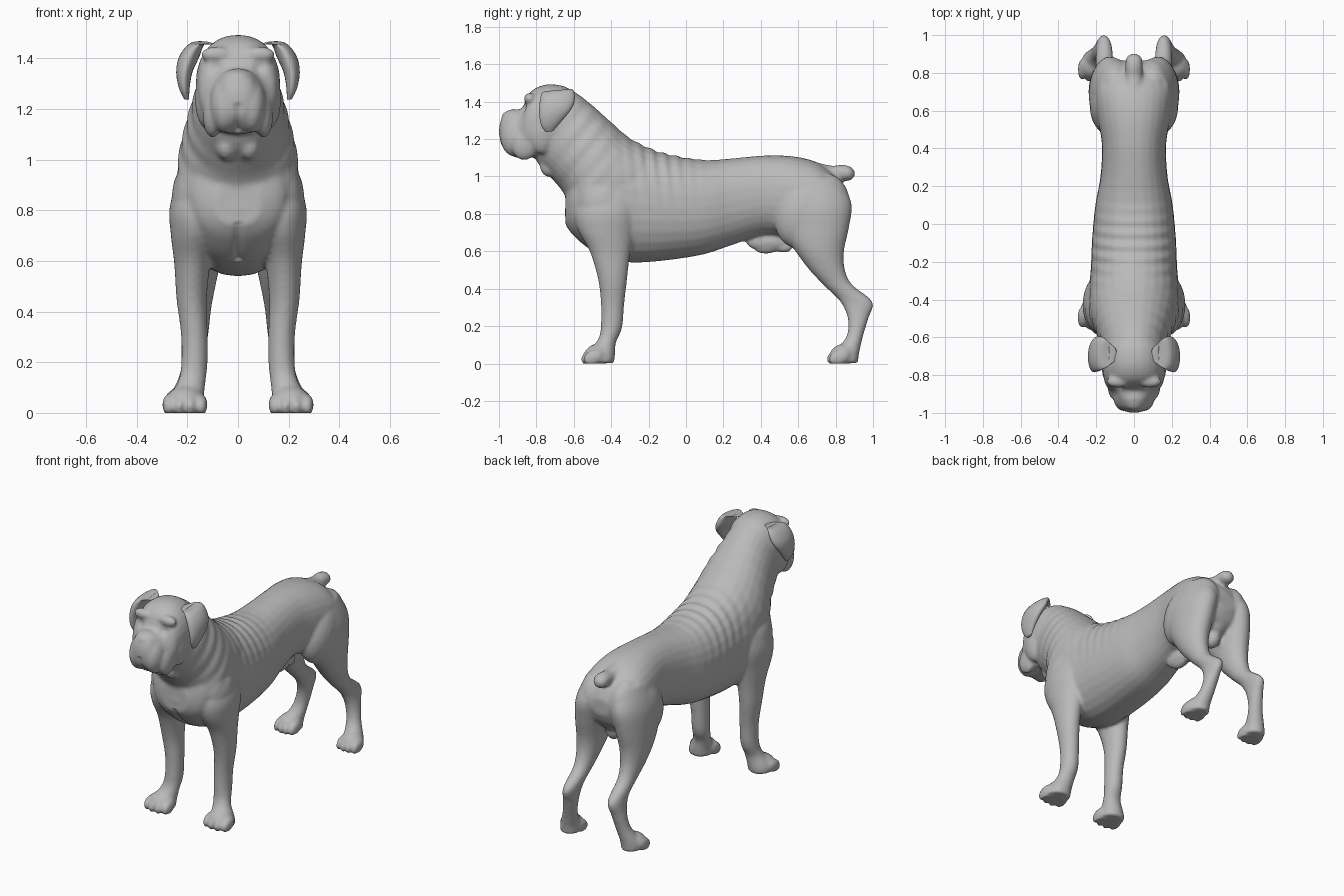
import bpy, bmesh, math
from mathutils import Vector, Matrix

coat = bpy.data.materials.new("grey_coat")
coat.diffuse_color = (0.49, 0.49, 0.49, 1)


def catmull(p, q, r, s, t):
    return [0.5 * (2 * b + (c - a) * t + (2 * a - 5 * b + 4 * c - d) * t * t
                   + (3 * b - a - 3 * c + d) * t ** 3) for a, b, c, d in zip(p, q, r, s)]


def loft(bm, rings, side=1, power=1.0, steps=5, segs=28):
    """Skin rings (y1, z1, y2, z2, x centre, half width) spanned between two profile points."""
    fine = []
    for i in range(len(rings) - 1):
        p = rings[max(i - 1, 0)]
        s = rings[min(i + 2, len(rings) - 1)]
        fine += [catmull(p, rings[i], rings[i + 1], s, k / steps) for k in range(steps)]
    fine.append(rings[-1])
    loops = []
    for y1, z1, y2, z2, xc, hw in fine:
        loop = []
        for k in range(segs):
            a = 2 * math.pi * k / segs
            c, s = math.cos(a), math.sin(a)
            c = math.copysign(abs(c) ** power, c)
            s = math.copysign(abs(s) ** power, s)
            loop.append(bm.verts.new((side * (xc + hw * s),
                                      (y1 + y2) / 2 + c * (y1 - y2) / 2,
                                      (z1 + z2) / 2 + c * (z1 - z2) / 2)))
        loops.append(loop)
    for a, b in zip(loops, loops[1:]):
        for k in range(segs):
            n = (k + 1) % segs
            bm.faces.new((a[k], a[n], b[n], b[k]))
    bm.faces.new(loops[0][::-1])
    bm.faces.new(loops[-1])


def blob(bm, centre, radii, tilt=0.0):
    m = Matrix.Translation(centre) @ Matrix.Rotation(tilt, 4, 'X') @ Matrix.Diagonal((*radii, 1))
    bmesh.ops.create_uvsphere(bm, u_segments=24, v_segments=14, radius=1, matrix=m)


def finish(bm, name):
    bmesh.ops.recalc_face_normals(bm, faces=bm.faces)
    me = bpy.data.meshes.new(name)
    bm.to_mesh(me)
    bm.free()
    me.materials.append(coat)
    me.polygons.foreach_set("use_smooth", [True] * len(me.polygons))
    ob = bpy.data.objects.new(name, me)
    bpy.context.collection.objects.link(ob)
    return ob


bm = bmesh.new()

# torso, chest to rump
loft(bm, [
    (-0.645, 0.91, -0.645, 0.74, 0, 0.09),
    (-0.60, 1.04, -0.60, 0.68, 0, 0.18),
    (-0.50, 1.14, -0.50, 0.60, 0, 0.23),
    (-0.38, 1.17, -0.36, 0.55, 0, 0.24),
    (-0.25, 1.16, -0.25, 0.54, 0, 0.23),
    (-0.08, 1.115, -0.08, 0.555, 0, 0.222),
    (0.10, 1.088, 0.10, 0.585, 0, 0.205),
    (0.25, 1.097, 0.25, 0.635, 0, 0.178),
    (0.42, 1.112, 0.42, 0.685, 0, 0.17),
    (0.57, 1.108, 0.57, 0.67, 0, 0.195),
    (0.69, 1.08, 0.69, 0.67, 0, 0.208),
    (0.77, 1.03, 0.77, 0.69, 0, 0.19),
    (0.83, 0.97, 0.83, 0.73, 0, 0.15),
    (0.865, 0.90, 0.865, 0.80, 0, 0.06)], power=0.9)

# neck sloping into the shoulders
loft(bm, [
    (-0.68, 1.475, -0.82, 1.13, 0, 0.13),
    (-0.60, 1.455, -0.785, 1.06, 0, 0.16),
    (-0.50, 1.38, -0.71, 0.98, 0, 0.185),
    (-0.40, 1.29, -0.645, 0.89, 0, 0.213),
    (-0.30, 1.205, -0.645, 0.78, 0, 0.236),
    (-0.18, 1.145, -0.58, 0.68, 0, 0.235),
    (-0.05, 1.10, -0.42, 0.62, 0, 0.20)], power=0.95)

# skull and muzzle
loft(bm, [
    (-0.56, 1.42, -0.62, 1.12, 0, 0.12),
    (-0.64, 1.478, -0.68, 1.09, 0, 0.16),
    (-0.73, 1.493, -0.75, 1.09, 0, 0.167),
    (-0.80, 1.475, -0.81, 1.10, 0, 0.162),
    (-0.845, 1.435, -0.86, 1.10, 0, 0.15),
    (-0.878, 1.365, -0.90, 1.10, 0, 0.12),
    (-0.93, 1.36, -0.93, 1.11, 0, 0.09),
    (-0.968, 1.34, -0.968, 1.14, 0, 0.072),
    (-0.99, 1.30, -0.99, 1.17, 0, 0.05),
    (-0.999, 1.26, -0.999, 1.21, 0, 0.022)], power=0.9)
blob(bm, (0, -0.95, 1.315), (0.05, 0.036, 0.036))

# tail stub
loft(bm, [
    (0.62, 1.09, 0.68, 0.95, 0, 0.08),
    (0.72, 1.07, 0.75, 0.96, 0, 0.055),
    (0.78, 1.058, 0.795, 0.975, 0, 0.045),
    (0.83, 1.062, 0.835, 0.975, 0, 0.046),
    (0.875, 1.055, 0.88, 0.98, 0, 0.042),
    (0.902, 1.03, 0.902, 1.0, 0, 0.015)])

# underside
blob(bm, (0, 0.44, 0.65), (0.04, 0.12, 0.05))
blob(bm, (0, 0.44, 0.62), (0.03, 0.075, 0.032), 0.1)
blob(bm, (0, 0.52, 0.62), (0.028, 0.05, 0.028))
blob(bm, (0, 0.72, 0.66), (0.05, 0.06, 0.065))
blob(bm, (0, 0.74, 0.80), (0.11, 0.10, 0.14))

for s in (-1, 1):
    # front leg
    loft(bm, [
        (-0.54, 0.97, -0.28, 0.99, 0.14, 0.08),
        (-0.59, 0.82, -0.26, 0.82, 0.165, 0.104),
        (-0.58, 0.72, -0.28, 0.68, 0.168, 0.097),
        (-0.515, 0.60, -0.30, 0.58, 0.18, 0.072),
        (-0.47, 0.45, -0.315, 0.45, 0.183, 0.06),
        (-0.455, 0.32, -0.33, 0.32, 0.173, 0.053),
        (-0.455, 0.21, -0.342, 0.19, 0.172, 0.052),
        (-0.465, 0.14, -0.375, 0.11, 0.182, 0.054),
        (-0.51, 0.07, -0.38, 0.04, 0.205, 0.07),
        (-0.52, 0.01, -0.385, 0.0, 0.21, 0.073)], s)
    # hind leg
    loft(bm, [
        (0.52, 0.97, 0.82, 0.99, 0.10, 0.085),
        (0.47, 0.83, 0.885, 0.86, 0.122, 0.11),
        (0.52, 0.70, 0.872, 0.73, 0.140, 0.10),
        (0.585, 0.60, 0.845, 0.60, 0.152, 0.085),
        (0.66, 0.50, 0.85, 0.50, 0.155, 0.066),
        (0.745, 0.41, 0.89, 0.42, 0.155, 0.05),
        (0.825, 0.33, 0.998, 0.33, 0.158, 0.043),
        (0.865, 0.24, 0.975, 0.24, 0.17, 0.042),
        (0.86, 0.15, 0.945, 0.14, 0.188, 0.045),
        (0.81, 0.075, 0.925, 0.05, 0.212, 0.058),
        (0.80, 0.01, 0.92, 0.0, 0.215, 0.06)], s)
    # feet sloping into toes
    blob(bm, (s * 0.208, -0.475, 0.045), (0.075, 0.075, 0.06), 0.35)
    blob(bm, (s * 0.222, 0.835, 0.045), (0.066, 0.07, 0.058), 0.35)
    for k in range(4):
        reach = 0.012 if k in (1, 2) else 0
        blob(bm, (s * (0.145 + 0.043 * k), -0.495 - reach, 0.032), (0.025, 0.058, 0.04), 0.35)
        blob(bm, (s * (0.167 + 0.036 * k), 0.818 - reach, 0.032), (0.022, 0.058, 0.04), 0.35)
    # hanging lips, brows, cheeks, throat folds, shoulder and haunch
    blob(bm, (s * 0.052, -0.905, 1.215), (0.06, 0.086, 0.11), -0.15)
    blob(bm, (s * 0.10, -0.855, 1.18), (0.04, 0.075, 0.095), -0.3)
    blob(bm, (s * 0.085, -0.835, 1.415), (0.062, 0.032, 0.032))
    blob(bm, (s * 0.12, -0.77, 1.24), (0.05, 0.08, 0.12))
    blob(bm, (s * 0.045, -0.72, 1.06), (0.045, 0.06, 0.065), -0.6)
    blob(bm, (s * 0.17, -0.44, 0.84), (0.092, 0.14, 0.17), 0.3)
    blob(bm, (s * 0.135, 0.63, 0.80), (0.10, 0.15, 0.19), -0.4)
    blob(bm, (s * 0.10, 0.745, 0.87), (0.095, 0.13, 0.15), 0.2)

body = finish(bm, "dog_body")

# fuse the masses into one skin
re = body.modifiers.new("fuse", 'REMESH')
re.mode = 'VOXEL'
re.voxel_size = 0.01
sm = body.modifiers.new("soften", 'SMOOTH')
sm.factor = 0.5
sm.iterations = 6
dg = bpy.context.evaluated_depsgraph_get()
skin = bpy.data.meshes.new_from_object(body.evaluated_get(dg))
body.modifiers.clear()
body.data = skin
skin.name = "dog_body"


def bump(v, centre, radius):
    return math.exp(-((v - centre).length / radius) ** 2)


# sculpted skin folds, eye sockets, chest and lip grooves
normals = [v.normal.copy() for v in skin.vertices]
for v, n in zip(skin.vertices, normals):
    x, y, z = v.co
    a = Vector((abs(x), y, z))
    d = 0.0
    back = math.exp(-((y + 0.12) / 0.17) ** 2) * min(1, max(0, (z - 0.8) / 0.3))
    d += 0.004 * back * math.sin(2 * math.pi * (y + 0.12 * z) / 0.065)
    neck = math.exp(-((y + 0.54) / 0.12) ** 2) * min(1, max(0, (z - 0.85) / 0.15))
    neck *= min(1, max(0, (abs(x) - 0.05) / 0.1))
    d += 0.003 * neck * math.sin(2 * math.pi * (0.75 * y - 0.65 * z) / 0.085)
    d -= 0.012 * bump(a, Vector((0.085, -0.87, 1.365)), 0.022)
    if y < -0.5 and 0.55 < z < 0.75:
        d -= 0.012 * math.exp(-(x / 0.014) ** 2)
    if y < -0.93 and 1.08 < z < 1.22:
        d -= 0.012 * math.exp(-(x / 0.012) ** 2)
    v.co += n * d
    v.co.z = max(v.co.z, 0.0)
skin.polygons.foreach_set("use_smooth", [True] * len(skin.polygons))

# folded ears lying against the skull
for s, name in ((-1, "ear_left"), (1, "ear_right")):
    bm = bmesh.new()
    loft(bm, [
        (-0.73, 1.455, -0.65, 1.46, 0.11, 0.02),
        (-0.765, 1.452, -0.605, 1.465, 0.16, 0.03),
        (-0.78, 1.41, -0.595, 1.405, 0.192, 0.04),
        (-0.785, 1.34, -0.62, 1.35, 0.212, 0.032),
        (-0.775, 1.275, -0.67, 1.29, 0.212, 0.021),
        (-0.75, 1.237, -0.71, 1.243, 0.203, 0.01)], s)
    finish(bm, name)
